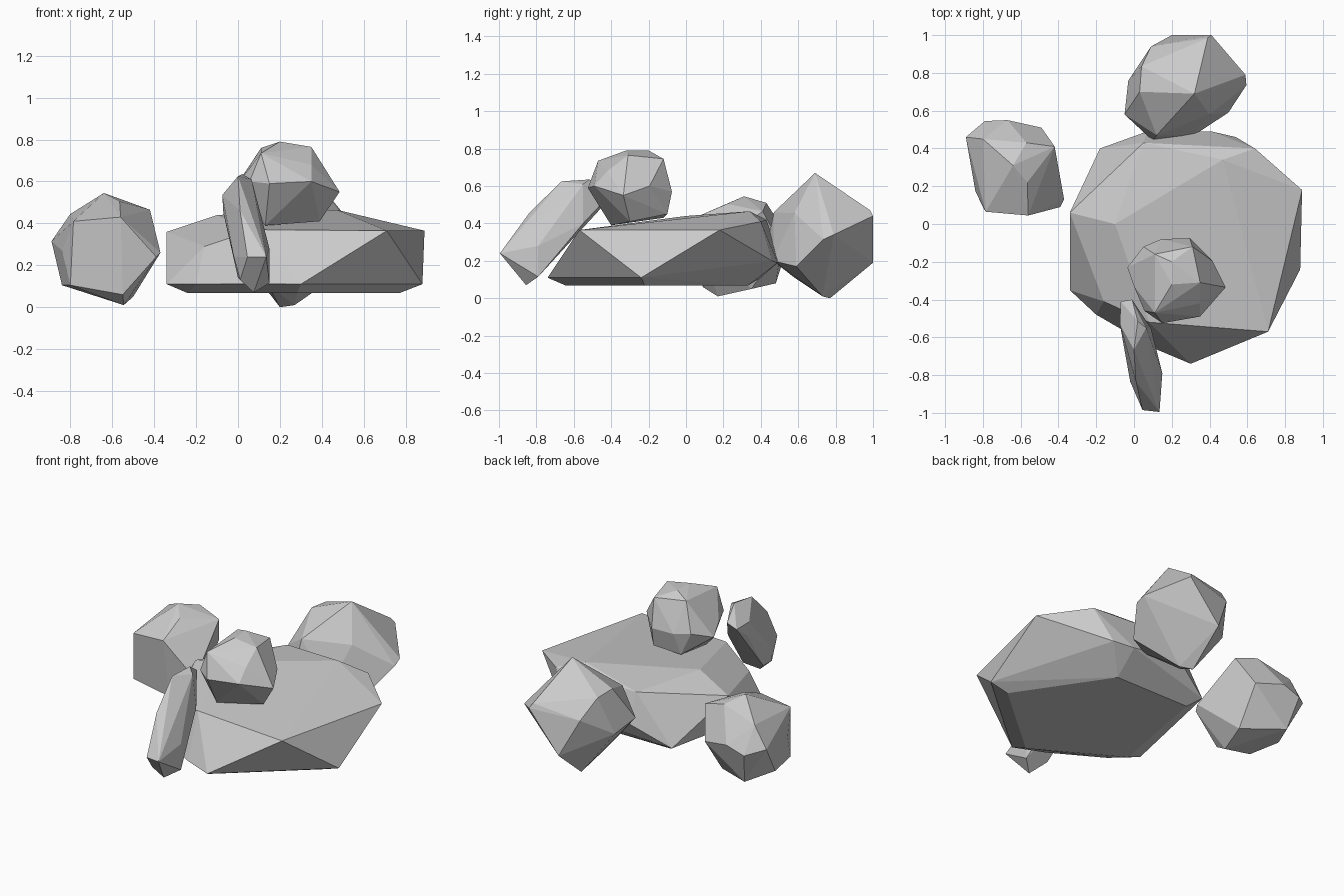
import bpy, bmesh


def rock(name, corners):
    """A flat-faceted stone: convex skin stretched over its main corners."""
    bm = bmesh.new()
    for c in corners:
        bm.verts.new(c)
    res = bmesh.ops.convex_hull(bm, input=bm.verts[:])
    inner = {g for g in res["geom_interior"] + res["geom_unused"]
             if isinstance(g, bmesh.types.BMVert)}
    bmesh.ops.delete(bm, geom=list(inner), context='VERTS')
    # merge nearly coplanar triangles into clean facets
    bmesh.ops.dissolve_limit(bm, angle_limit=0.12, verts=bm.verts[:], edges=bm.edges[:])
    bmesh.ops.recalc_face_normals(bm, faces=bm.faces[:])
    me = bpy.data.meshes.new(name)
    bm.to_mesh(me)
    bm.free()
    ob = bpy.data.objects.new(name, me)
    bpy.context.collection.objects.link(ob)
    return ob


# wide flat base stone: top, sides, underside
rock("base_slab", [
    (-.34, .06, .36), (-.18, .40, .11), (-.10, 0, .44), (.05, .43, .42),
    (.47, .34, .465), (.64, .40, .41), (.89, .18, .365), (.71, -.57, .365),
    (.08, -.52, .37), (-.16, -.41, .29),
    (.30, -.74, .11), (.11, -.66, .11), (-.20, -.48, .11), (-.34, -.35, .11),
    (.88, -.24, .11), (.07, .49, .24), (.41, .49, .19), (.54, .46, .20),
    (-.24, -.34, .067), (.28, -.64, .067), (.77, -.22, .067),
    (.40, .33, .067), (-.12, .33, .067)])

# round stone resting on the slab
rock("top_stone", [
    (.20, -.20, .79), (.20, -.32, .79), (.11, -.16, .76), (.31, -.12, .745),
    (.35, -.31, .765), (.35, -.42, .68), (.11, -.47, .735),
    (-.035, -.23, .54), (.05, -.12, .58), (.145, -.08, .57), (.295, -.075, .57),
    (.415, -.195, .60), (.485, -.335, .55), (.35, -.49, .60), (.15, -.525, .59),
    (.055, -.46, .60), (0, -.33, .59),
    (.39, -.30, .41), (.13, -.40, .39), (.12, -.12, .43), (.30, -.10, .45)])

# thin stone leaning on the front edge
rock("leaning_shard", [
    (0, -.665, .625), (.02, -.515, .635), (.065, -.55, .61), (-.07, -.41, .53),
    (-.01, -.40, .56), (-.075, -.53, .535), (-.07, -.52, .45), (.09, -.55, .40),
    (.15, -.79, .28), (.15, -.79, .115), (.135, -.995, .24), (.045, -.985, .24),
    (.075, -.855, .07), (.01, -.88, .13), (0, -.78, .14), (-.02, -.835, .24),
    (.01, -.835, .46)])

# stone standing apart on the left
rock("left_stone", [
    (-.64, .31, .545), (-.57, .43, .51), (-.42, .41, .465), (-.80, .45, .445),
    (-.565, .22, .505), (-.785, .065, .41), (-.56, .045, .43),
    (-.89, .46, .315), (-.84, .175, .27), (-.79, .545, .28), (-.67, .55, .32),
    (-.49, .51, .28), (-.37, .13, .26), (-.39, .09, .24), (-.55, .09, .06),
    (-.80, .09, .105), (-.545, .17, .01), (-.50, .35, .05), (-.75, .48, .08),
    (-.84, .30, .105)])

# stone behind the slab
rock("back_stone", [
    (.32, .69, .67), (.23, .59, .575), (.40, .58, .455), (.03, .70, .55),
    (.04, .835, .54), (.39, .985, .47), (.09, .94, .42),
    (.20, 1.0, .19), (.41, 1.0, .44), (.59, .79, .34), (.595, .735, .315),
    (.50, .59, .17), (.31, .465, .20), (.12, .47, .46), (.10, .44, .32),
    (-.05, .58, .34), (-.03, .76, .30),
    (.14, .58, .11), (.20, .77, 0), (.27, .73, .01)])
